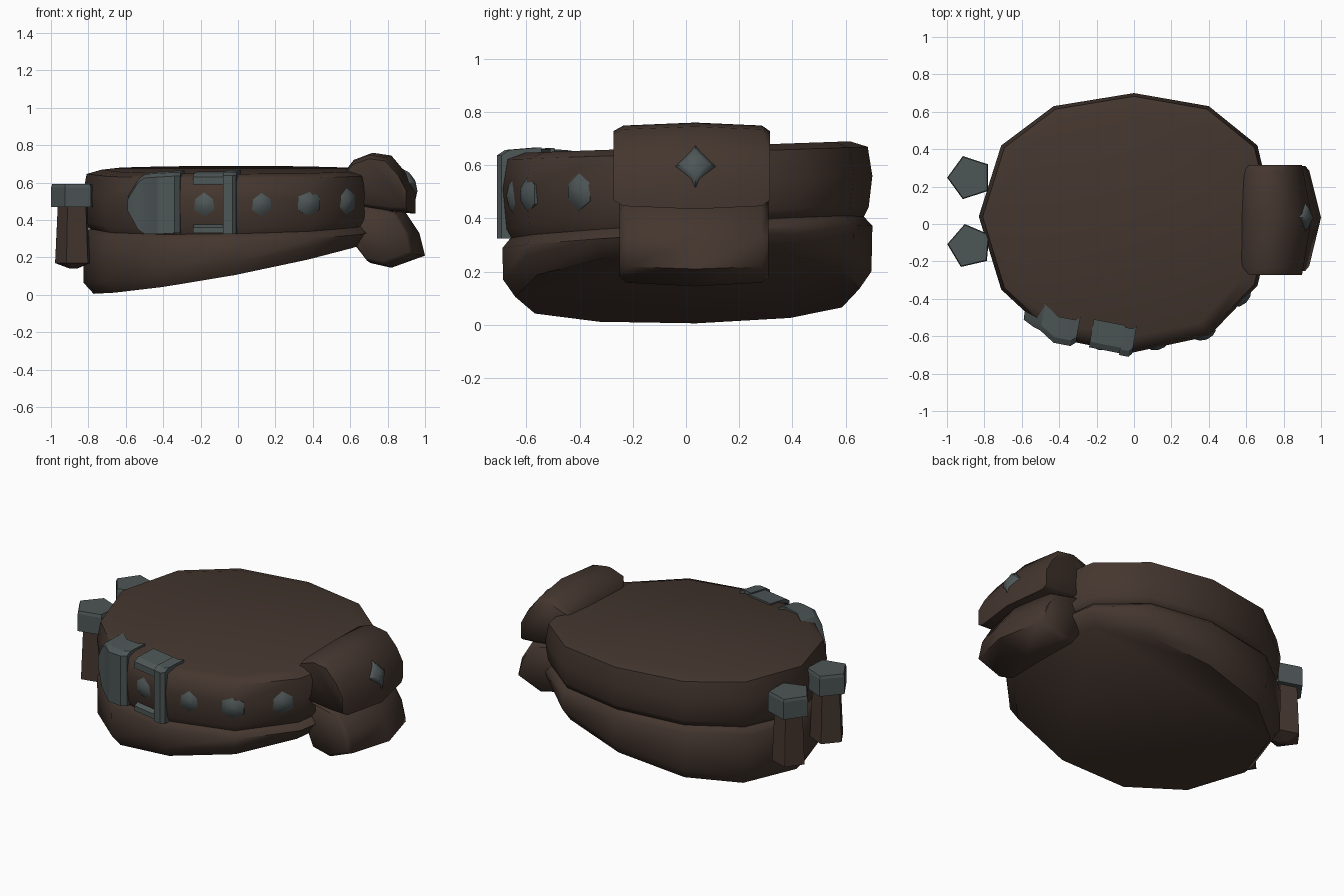
import bpy, bmesh, math
from mathutils import Vector

if "Cube" in bpy.data.objects:
    bpy.data.objects.remove(bpy.data.objects["Cube"])


def material(name, rgb):
    m = bpy.data.materials.new(name)
    m.diffuse_color = (*rgb, 1)
    m.use_nodes = True
    m.node_tree.nodes["Principled BSDF"].inputs["Base Color"].default_value = m.diffuse_color
    return m


LEATHER = material("dark brown leather", (0.058, 0.037, 0.028))
METAL = material("dull grey metal", (0.076, 0.093, 0.094))


def finish(name, bm, mat, angle=40):
    bmesh.ops.recalc_face_normals(bm, faces=bm.faces[:])
    me = bpy.data.meshes.new(name)
    bm.to_mesh(me)
    bm.free()
    me.materials.append(mat)
    ob = bpy.data.objects.new(name, me)
    bpy.context.collection.objects.link(ob)
    bpy.ops.object.select_all(action='DESELECT')
    ob.select_set(True)
    bpy.context.view_layer.objects.active = ob
    bpy.ops.object.shade_smooth_by_angle(angle=math.radians(angle))
    return ob


def loft(name, rings, mat, angle=40):
    """Skin closed rings of equal length and cap both ends."""
    bm = bmesh.new()
    vs = [[bm.verts.new(p) for p in r] for r in rings]
    n = len(vs[0])
    for a, b in zip(vs, vs[1:]):
        for i in range(n):
            j = (i + 1) % n
            bm.faces.new((a[i], a[j], b[j], b[i]))
    bm.faces.new(vs[0])
    bm.faces.new(vs[-1])
    return finish(name, bm, mat, angle)


# Waist outline seen from above
OUT = [(-0.43, -0.61), (-0.02, -0.69), (0.40, -0.60), (0.66, -0.33), (0.75, 0.04), (0.66, 0.42),
       (0.40, 0.63), (0, 0.70), (-0.43, 0.63), (-0.71, 0.42), (-0.83, 0.04), (-0.71, -0.35)]


def crease(x, y): return 0.37 + 0.06 * y + 0.02 * x
def top(x, y): return 0.665 + 0.035 * y
def bottom(x, y): return 0.122 + 0.19 * x + 0.05 * x * x + 0.02 * y


def ring(s, f, dz):
    return [(x * s, y * s, f(x * s, y * s) + dz) for x, y in OUT]


# Upper belt and lower slanted belt
loft("upper_belt", [ring(0.95, crease, -0.01), ring(0.98, crease, 0.03), ring(1, top, -0.13),
                    ring(0.975, top, -0.02), ring(0.88, top, 0.003)], LEATHER, 60)
loft("lower_belt", [ring(0.93, bottom, 0), ring(0.995, bottom, 0.065), ring(1, crease, -0.04),
                    ring(0.95, crease, 0.0)], LEATHER, 50)


# Pouch body and flap: side profiles (x, z), smaller at both ends, tucked in at the belt
def pouch(name, prof, ends, zc):
    rings = []
    for y, sx, sz in ends:
        rings.append([(0.58 + (x - 0.58) * sx, 0.02 + (y - 0.02) * (0.82 if x < 0.61 else 1.0),
                       zc + (z - zc) * sz) for x, z in prof])
    loft(name, rings, LEATHER, 62)


pouch("pouch_body", [(0.60, 0.30), (0.71, 0.17), (0.82, 0.145), (1.0, 0.21), (0.97, 0.33),
                     (0.89, 0.45), (0.70, 0.49), (0.60, 0.48)],
      [(-0.25, 0.80, 0.82), (-0.225, 0.85, 0.93), (0.035, 1, 1), (0.285, 0.85, 0.93), (0.31, 0.80, 0.82)], 0.34)
pouch("pouch_flap", [(0.57, 0.50), (0.57, 0.66), (0.62, 0.722), (0.72, 0.76), (0.82, 0.745), (0.90, 0.65),
                     (0.95, 0.55), (0.95, 0.435), (0.85, 0.44), (0.70, 0.46)],
      [(-0.272, 0.86, 0.80), (-0.235, 0.88, 0.93), (0.035, 1, 1), (0.285, 0.88, 0.93), (0.315, 0.86, 0.80)], 0.60)


# Metal studs: low faceted domes facing outward
def stud(name, pos, normal, w, h, depth, n):
    nrm = Vector(normal).normalized()
    side = Vector((-nrm.y, nrm.x, 0)).normalized()
    up = nrm.cross(side)
    rings = []
    for r, d in ((1, -0.03), (1, 0), (0.62, 0.7 * depth), (0.1, depth)):
        rings.append([Vector(pos) + nrm * d
                      + side * (w * r * math.cos(math.tau * k / n + math.pi / 2))
                      + up * (h * r * math.sin(math.tau * k / n + math.pi / 2)) for k in range(n)])
    loft(name, rings, METAL, 50)


for i, (x, y, z, nx) in enumerate([(-0.18, -0.648, 0.485, -0.2), (0.125, -0.647, 0.485, 0.21),
                                   (0.38, -0.592, 0.49, 0.4), (0.58, -0.402, 0.50, 0.9)]):
    stud(f"belt_stud_{i + 1}", (x, y, z), (nx, -1, 0), 0.072, 0.07, 0.026, 6)
stud("pouch_clasp", (0.915, 0.035, 0.595), (1, 0, 0.45), 0.076, 0.087, 0.035, 4)


# Buckle parts follow the front of the belt; columns are (x, z low, z high, offset)
def belt_y(x):
    pts = [(-0.71, -0.35), (-0.43, -0.61), (-0.02, -0.69), (0.4, -0.6)]
    for (a, ya), (b, yb) in zip(pts, pts[1:]):
        if x <= b:
            return ya + (yb - ya) * (x - a) / (b - a)


def plate(name, cols, depth):
    rings = []
    for x, lo, hi, off in cols:
        y = belt_y(x) - off
        rings.append([(x, y, lo), (x, y, hi - 0.02), (x + 0.004, y + 0.03, hi),
                      (x + 0.025, y + depth, hi + 0.01), (x + 0.025, y + depth, lo)])
    loft(name, rings, METAL, 25)


plate("strap_tip", [(-0.59, 0.45, 0.53, 0.05), (-0.535, 0.35, 0.62, 0.04), (-0.50, 0.325, 0.645, 0.025),
                    (-0.43, 0.325, 0.65, 0.025), (-0.34, 0.33, 0.655, 0.025), (-0.31, 0.33, 0.655, 0.0)], 0.14)
plate("buckle_side_bar", [(-0.08, 0.325, 0.657, 0.022), (-0.03, 0.325, 0.657, 0.022),
                          (-0.01, 0.325, 0.657, 0.005)], 0.15)
plate("buckle_top_bar", [(-0.24, 0.59, 0.65, 0.012), (-0.07, 0.59, 0.65, 0.012)], 0.15)
plate("buckle_bottom_bar", [(-0.24, 0.33, 0.38, 0.012), (-0.07, 0.33, 0.38, 0.012)], 0.08)


# Two hanging pentagonal vials with metal caps
def vial(name, cx, cy, turn):
    def pent(r, z):
        return [(cx + r * math.cos(turn + math.tau * k / 5), cy + r * math.sin(turn + math.tau * k / 5), z)
                for k in range(5)]
    loft(name + "_body", [pent(0.02, 0.14), pent(0.10, 0.17), pent(0.085, 0.49)], LEATHER, 20)
    loft(name + "_cap", [pent(0.121, 0.47), pent(0.121, 0.575), pent(0.115, 0.592)], METAL, 10)


vial("back_vial", -0.878, 0.248, math.pi)
vial("front_vial", -0.878, -0.118, math.radians(175))
